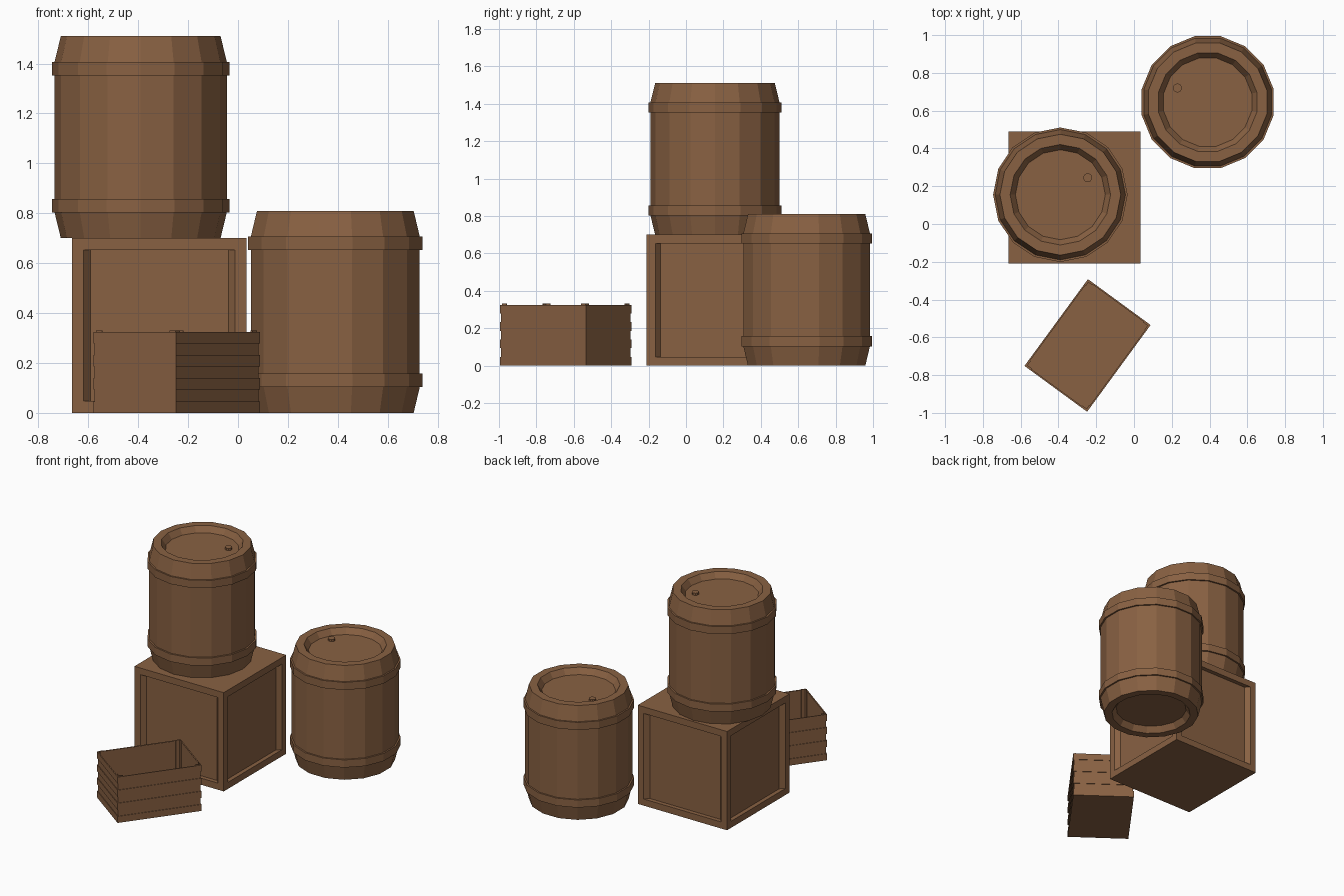
import bpy, bmesh, math
from mathutils import Vector, Matrix

if "Cube" in bpy.data.objects:
    bpy.data.objects.remove(bpy.data.objects["Cube"])

wood = bpy.data.materials.new("brown_wood")
wood.diffuse_color = (0.25, 0.12, 0.055, 1)
wood.use_nodes = True
wood.node_tree.nodes["Principled BSDF"].inputs["Base Color"].default_value = wood.diffuse_color


def finish(bm, name):
    bmesh.ops.recalc_face_normals(bm, faces=bm.faces)
    me = bpy.data.meshes.new(name)
    bm.to_mesh(me)
    bm.free()
    me.materials.append(wood)
    ob = bpy.data.objects.new(name, me)
    bpy.context.collection.objects.link(ob)
    return ob


def box(bm, center, size, mat=Matrix()):
    m = mat @ Matrix.Translation(center) @ Matrix.Diagonal((*size, 1))
    bmesh.ops.create_cube(bm, size=1, matrix=m)


# barrel: lathed half profile with two hoops and recessed ends
SIDES = 16
HALF = [(0.238, 0.04), (0.266, 0), (0.32, 0), (0.345, 0.103), (0.356, 0.103),
        (0.356, 0.157), (0.345, 0.157)]
HEIGHT = 0.81
PROFILE = HALF + [(r, HEIGHT - z) for r, z in reversed(HALF)]


def barrel(name, loc, offset, plug):
    bm = bmesh.new()
    rings = []
    for r, z in PROFILE:
        rings.append([bm.verts.new((r * math.cos(a), r * math.sin(a), z))
                      for a in (math.tau * (i + offset) / SIDES for i in range(SIDES))])
    for a, b in zip(rings, rings[1:]):
        for i in range(SIDES):
            j = (i + 1) % SIDES
            bm.faces.new((a[i], a[j], b[j], b[i]))
    bm.faces.new(rings[0])
    bm.faces.new(rings[-1])
    ob = finish(bm, name)
    ob.location = loc
    # small stopper on the lid
    bm = bmesh.new()
    bmesh.ops.create_cone(bm, cap_ends=True, segments=10, radius1=0.024, radius2=0.024, depth=0.03,
                          matrix=Matrix.Translation((*plug, HEIGHT - 0.04)))
    finish(bm, name + "_stopper").location = loc


barrel("upper_barrel", (-0.39, 0.155, 0.70), 0.0, (0.145, 0.09))
barrel("ground_barrel", (0.39, 0.645, 0), 0.5, (-0.16, 0.075))

# large crate: cube with a recessed panel in each side
bm = bmesh.new()
box(bm, (-0.315, 0.14, 0.35), (0.70, 0.70, 0.70))
bm.normal_update()
sides = [f for f in bm.faces if abs(f.normal.z) < 0.5]
bmesh.ops.inset_individual(bm, faces=sides, thickness=0.066)
panels = bmesh.ops.extrude_discrete_faces(bm, faces=sides)["faces"]
for f in panels:
    f.normal_update()
    n, c = f.normal.copy(), f.calc_center_median()
    t = n.cross(Vector((0, 0, 1)))
    for v in f.verts:
        v.co += -n * 0.03 - t * 0.088 * (v.co - c).dot(t)
finish(bm, "large_crate")

# small open crate: thin walls with raised slats, corner posts and a floor
L, W, T = 0.569, 0.411, 0.004
place = Matrix.Translation((-0.246, -0.643, 0)) @ Matrix.Rotation(math.radians(53.8), 4, 'Z')
floor, walls, slats, posts = (bmesh.new() for _ in range(4))
box(floor, (0, 0, 0.005), (L - 2 * T, W - 2 * T, 0.01), place)
step = 0.325 / 7
for s in (-1, 1):
    box(walls, (0, s * (W / 2 - 1.5 * T), 0.162), (L - 2 * T, T, 0.324), place)
    box(walls, (s * (L / 2 - 1.5 * T), 0, 0.162), (T, W - 2 * T, 0.324), place)
    for k in range(0, 7, 2):
        z = (k + 0.5) * step
        box(slats, (0, s * (W / 2 - T / 2), z), (L, T, step), place)
        box(slats, (s * (L / 2 - T / 2), 0, z), (T, W, step), place)
    for q in (-1, 1):
        box(posts, (s * (L / 2 - 2 * T - 0.015), q * (W / 2 - 2.5 * T), 0.166), (0.03, T, 0.33), place)
        box(posts, (s * (L / 2 - 2.5 * T), q * (W / 2 - 2 * T - 0.015), 0.166), (T, 0.03, 0.33), place)
finish(floor, "small_crate_floor")
finish(walls, "small_crate_walls")
finish(slats, "small_crate_slats")
finish(posts, "small_crate_corner_posts")
